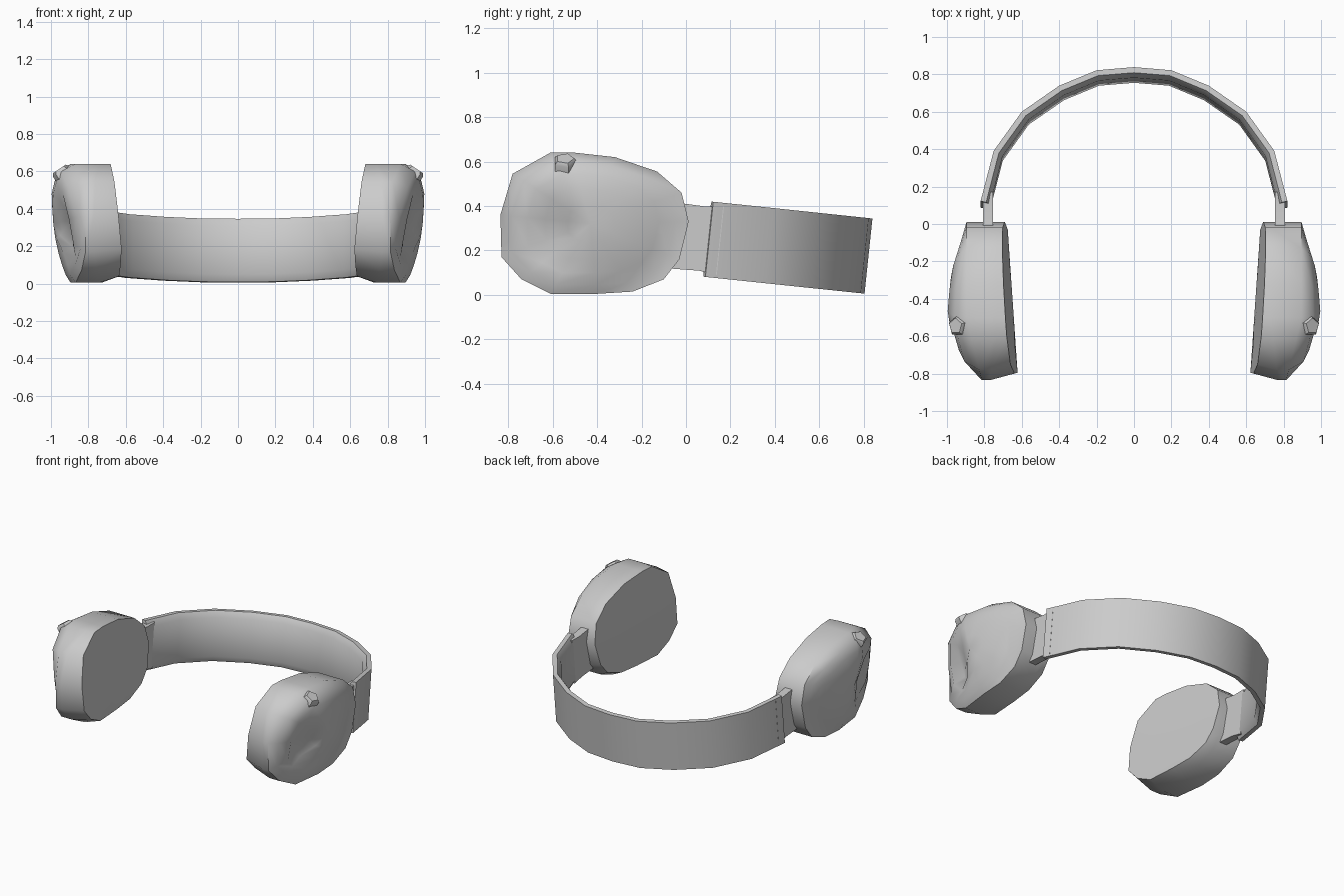
import bpy, bmesh
from math import cos, sin, radians, exp
from mathutils import Vector

cube = bpy.data.objects.get("Cube")
if cube:
    bpy.data.objects.remove(cube)

grey = bpy.data.materials.new("light_grey")
grey.use_nodes = True
grey.diffuse_color = (0.6, 0.6, 0.6, 1)
grey.node_tree.nodes["Principled BSDF"].inputs["Base Color"].default_value = (0.6, 0.6, 0.6, 1)


def loft(name, rings, angle, mirror=True, tips=None):
    """Skin closed rings; cap the ends flat, or with a fan to each tip point."""
    bm = bmesh.new()
    rows = [[bm.verts.new(p) for p in ring] for ring in rings]
    n = len(rows[0])
    for a, b in zip(rows, rows[1:]):
        for i in range(n):
            j = (i + 1) % n
            bm.faces.new((a[i], a[j], b[j], b[i]))
    for k, row in enumerate((rows[0], rows[-1])):
        if tips:
            tip = bm.verts.new(tips[k])
            for i in range(n):
                bm.faces.new((row[i], row[(i + 1) % n], tip))
        else:
            bm.faces.new(row)
    bmesh.ops.recalc_face_normals(bm, faces=bm.faces)
    mesh = bpy.data.meshes.new(name)
    bm.to_mesh(mesh)
    bm.free()
    mesh.materials.append(grey)
    obj = bpy.data.objects.new(name, mesh)
    bpy.context.collection.objects.link(obj)
    if mirror:
        obj.modifiers.new("Mirror", 'MIRROR').use_mirror_merge = False
    bpy.ops.object.select_all(action='DESELECT')
    obj.select_set(True)
    bpy.context.view_layer.objects.active = obj
    bpy.ops.object.shade_smooth_by_angle(angle=radians(angle))
    return obj


# Tilted frame shared by the headband and its connectors
TILT = radians(6)


def tilted(x, p, v):
    return Vector((x, 0.105 + p * cos(TILT) + v * sin(TILT),
                   0.25 - p * sin(TILT) + v * cos(TILT)))


# Headband: padded strip swept along a faceted arch
half = [(0.82, 0.0), (0.75, 0.27), (0.6, 0.48), (0.4, 0.62), (0.2, 0.703)]
arch = [Vector(p) for p in half + [(0, 0.72)] + [(-x, p) for x, p in reversed(half)]]
section = [(0, -0.17), (0, 0.17), (0.03, 0.17), (0.053, 0.13), (0.053, -0.13), (0.03, -0.17)]
rings = []
for i, pt in enumerate(arch):
    tan = (arch[min(i + 1, len(arch) - 1)] - arch[max(i - 1, 0)]).normalized()
    inward = Vector((-tan.y, tan.x))
    rings.append([tilted(*(pt + inward * t), v) for t, v in section])
loft("headband", rings, 40, mirror=False)

# Connectors: flat plates, waisted between cup and band
rings = []
for p, v in ((-0.2, 0.15), (-0.03, 0.145), (0.05, 0.155)):
    rings.append([tilted(x, p, w) for x, w in ((0.755, -v), (0.808, -v), (0.808, v), (0.755, v))])
loft("connectors", rings, 30)

# Ear cups: side outline (y, z) lofted across x
outline = [(-0.835, 0.36), (-0.83, 0.17), (-0.74, 0.07), (-0.61, 0.005), (-0.4, 0.005),
           (-0.24, 0.015), (-0.1, 0.07), (-0.03, 0.16), (0.012, 0.33), (-0.02, 0.46),
           (-0.13, 0.555), (-0.32, 0.62), (-0.5, 0.64), (-0.61, 0.64), (-0.78, 0.545)]
CY, CZ = -0.43, 0.32
dome = [(-0.83, 0.82), (-0.72, 0.93), (-0.58, 0.99), (-0.48, 1.0), (-0.25, 0.975), (0.02, 0.89)]


def inner_x(y, z):
    return 0.622 + 0.055 * (y + 0.8) / 0.8 + 0.045 * max(0, (z - 0.2) / 0.44)


def outer_x(y, z):
    for (y0, x0), (y1, x1) in zip(dome, dome[1:]):
        if y <= y1:
            break
    x = x0 + (x1 - x0) * (y - y0) / (y1 - y0)
    x -= 0.09 * max(0, (0.4 - z) / 0.4) ** 2 + 0.035 * max(0, (z - 0.5) / 0.09)
    # scooped front of the outer face
    return x - 0.10 * exp(-((y + 0.61) / 0.1) ** 2 - ((z - 0.26) / 0.17) ** 2)


def scaled(s):
    return [(CY + (y - CY) * s, CZ + (z - CZ) * s) for y, z in outline]


def front(y):
    return max(0, (-0.5 - y) / 0.33)


rim = [(y + 0.035 * front(y), z + 0.035 * max(0, 1 - z / 0.3)) for y, z in outline]
rings = [[(inner_x(y, z), CY + (y - CY) * s, CZ + (z - CZ) * s)
          for y, z in rim] for s in (0.5, 1)]
for ring in rings[:1]:
    ring[:] = [(inner_x(y, z), y, z) for _, y, z in ring]
rings.append([(0.73 + 0.04 * front(y), y, z) for y, z in outline])
rings.append([(0.895 - 0.08 * front(y), y, z) for y, z in outline])
for s in (0.87, 0.7, 0.5, 0.25):
    rings.append([(outer_x(y, z), y, z) for y, z in scaled(s)])
loft("ear_cups", rings, 45,
     tips=((inner_x(CY, CZ), CY, CZ), (outer_x(CY, CZ), CY, CZ)))

# Buttons: five-sided stubs on the upper outer corner of each cup
axis = Vector((0.55, 0, 0.83)).normalized()
side = Vector((0, 1, 0))
across = side.cross(axis)
centre = Vector((0.935, -0.545, 0.585))
rings = []
for r, h in ((0.055, -0.05), (0.055, 0.02), (0.042, 0.035)):
    rings.append([centre + axis * h + (side * cos(radians(72 * i)) + across * sin(radians(72 * i))) * r
                  for i in range(5)])
loft("buttons", rings, 40)
